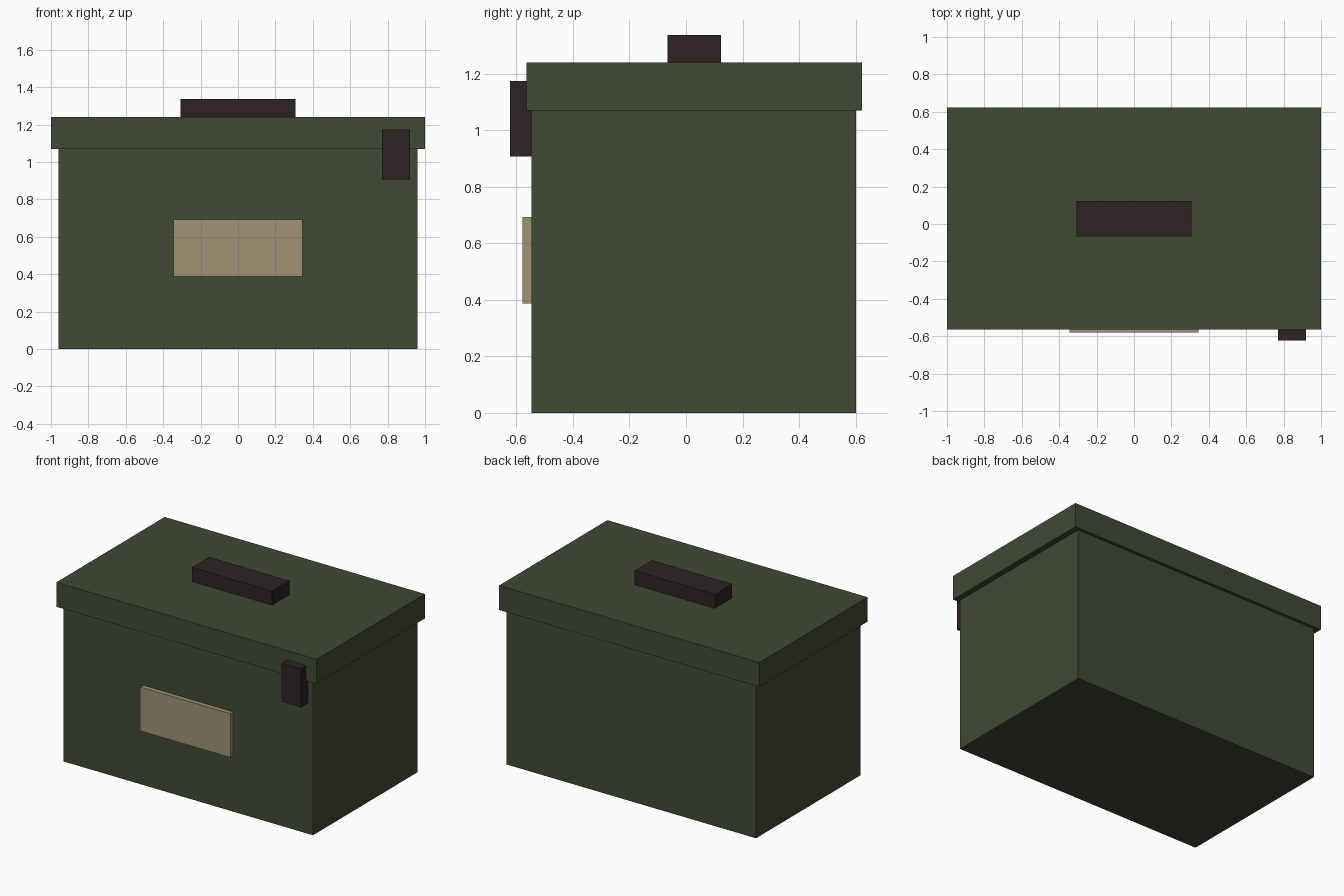
import bpy
import bmesh
from mathutils import Vector

default_cube = bpy.data.objects.get("Cube")
if default_cube:
    bpy.data.objects.remove(default_cube, do_unlink=True)


def make_material(name, colour):
    mat = bpy.data.materials.new(name)
    mat.use_nodes = True
    mat.diffuse_color = (*colour, 1)
    bsdf = next(n for n in mat.node_tree.nodes if n.type == 'BSDF_PRINCIPLED')
    bsdf.inputs["Base Color"].default_value = (*colour, 1)
    bsdf.inputs["Roughness"].default_value = 0.8
    return mat


def make_box(name, low, high, mat):
    """Flat-faced box spanning two opposite corners."""
    low, high = Vector(low), Vector(high)
    size = high - low
    bm = bmesh.new()
    bmesh.ops.create_cube(bm, size=1)
    bmesh.ops.scale(bm, vec=size, verts=bm.verts)
    mesh = bpy.data.meshes.new(name)
    bm.to_mesh(mesh)
    bm.free()
    mesh.materials.append(mat)
    obj = bpy.data.objects.new(name, mesh)
    obj.location = (low + high) / 2
    bpy.context.collection.objects.link(obj)
    return obj


green = make_material("olive_green", (0.051, 0.067, 0.033))
dark = make_material("dark_brown", (0.026, 0.017, 0.017))
tan = make_material("tan", (0.352, 0.287, 0.178))

# Container and overhanging lid
make_box("box_body", (-0.96, -0.547, 0), (0.96, 0.602, 1.07), green)
make_box("lid", (-1, -0.565, 1.07), (1, 0.623, 1.24), green)

# Grip on the lid
make_box("top_handle", (-0.308, -0.066, 1.24), (0.308, 0.124, 1.338), dark)

# Clasp across the lid seam and plate on the front
make_box("latch", (0.77, -0.623, 0.907), (0.92, -0.54, 1.175), dark)
make_box("front_plate", (-0.346, -0.579, 0.388), (0.346, -0.54, 0.693), tan)
